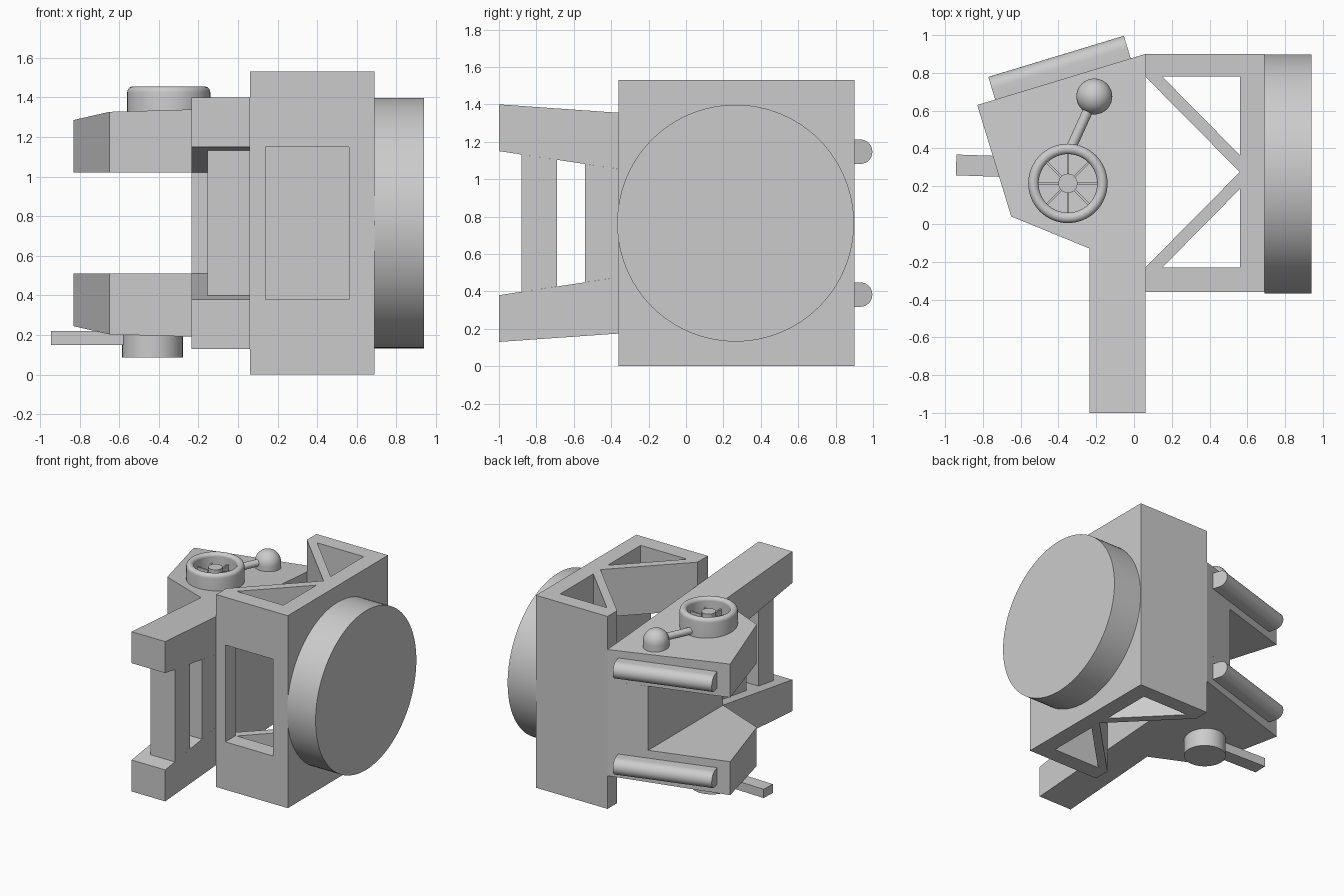
import bpy, bmesh, math
from mathutils import Matrix, Vector

if "Cube" in bpy.data.objects:
    bpy.data.objects.remove(bpy.data.objects["Cube"], do_unlink=True)

MID = 0.765  # height of the horizontal mirror plane

grey = bpy.data.materials.new("plain_grey")
grey.use_nodes = True
colour = (0.6, 0.6, 0.6, 1)
grey.diffuse_color = colour
grey.node_tree.nodes["Principled BSDF"].inputs["Base Color"].default_value = colour


def finish(bm, name, smooth=False):
    bmesh.ops.recalc_face_normals(bm, faces=bm.faces)
    mesh = bpy.data.meshes.new(name)
    bm.to_mesh(mesh)
    bm.free()
    mesh.materials.append(grey)
    ob = bpy.data.objects.new(name, mesh)
    bpy.context.collection.objects.link(ob)
    if smooth:
        bpy.ops.object.select_all(action='DESELECT')
        ob.select_set(True)
        bpy.context.view_layer.objects.active = ob
        bpy.ops.object.shade_smooth_by_angle(angle=math.radians(35))
    return ob


def prism(outline, low, high, matrix=Matrix()):
    """Extrude a flat outline along local z, then place it."""
    bm = bmesh.new()
    face = bm.faces.new([bm.verts.new((u, v, low)) for u, v in outline])
    top = bmesh.ops.extrude_face_region(bm, geom=[face])["geom"]
    bmesh.ops.translate(bm, vec=(0, 0, high - low),
                        verts=[g for g in top if isinstance(g, bmesh.types.BMVert)])
    bm.transform(matrix)
    return bm


def box(x0, x1, y0, y1, z0, z1):
    return prism([(x0, y0), (x1, y0), (x1, y1), (x0, y1)], z0, z1)


def lathe(profile, centre, name, steps=48):
    """Spin a radius/height profile around a vertical axis."""
    bm = bmesh.new()
    verts = [bm.verts.new((r, 0, z)) for r, z in profile]
    edges = [bm.edges.new(pair) for pair in zip(verts, verts[1:])]
    bmesh.ops.spin(bm, geom=verts + edges, cent=(0, 0, 0), axis=(0, 0, 1),
                   angle=math.tau, steps=steps)
    bmesh.ops.remove_doubles(bm, verts=bm.verts, dist=0.0005)
    bm.transform(Matrix.Translation((*centre, 0)))
    return finish(bm, name, True)


def flipped(bm):
    """Mirror a mesh to the lower half."""
    for v in bm.verts:
        v.co.z = 2 * MID - v.co.z
    return bm


def circle(radius, count):
    return [(radius * math.cos(math.tau * i / count),
             radius * math.sin(math.tau * i / count)) for i in range(count)]


def arm_top(y):
    return 1.40 - 0.07 * (y + 1)


def arm_under(y):
    return max(1.02, 1.15 - 0.15 * (y + 1))


# Box frame: three walls, with a window in the front wall
frame = finish(prism([(.06, -.36), (.69, -.36), (.69, .9), (.06, .9),
                      (.06, .78), (.56, .78), (.56, -.23), (.06, -.23)], 0, 1.53), "box_frame")
cutter = finish(box(.14, .56, -.5, -.1, .38, 1.15), "window_cutter")
cutter.hide_render = True
cutter.hide_viewport = True
cut = frame.modifiers.new("window", 'BOOLEAN')
cut.operation = 'DIFFERENCE'
cut.solver = 'EXACT'
cut.object = cutter
bpy.context.view_layer.objects.active = frame
bpy.ops.object.modifier_apply(modifier=cut.name)
bpy.data.objects.remove(cutter, do_unlink=True)

# Diagonal braces at the top and bottom of the frame
for level, z0, z1 in (("lower", 0, .38), ("upper", 1.15, 1.53)):
    for side, s in (("front", -1), ("back", 1)):
        outline = [(.06, .505), (.15, .505), (.56, .09), (.56, 0)]
        finish(prism([(x, .275 + s * y) for x, y in outline], z0, z1), f"{level}_{side}_brace")

# Big round disc on the side
finish(prism(circle(.633, 96), .69, .94,
             Matrix.Translation((0, .265, MID)) @ Matrix.Rotation(math.pi / 2, 4, 'Y')),
       "side_disc", True)

# Tapered arms and the bars along their back edges
for level in ("upper", "lower"):
    place = flipped if level == "lower" else (lambda bm: bm)
    arm = prism([(-.235, -1), (.06, -1), (.06, -.13), (.06, .9),
                 (-.83, .63), (-.65, .04), (-.235, -.13)], 0, 1)
    bmesh.ops.bisect_plane(arm, geom=arm.verts[:] + arm.edges[:] + arm.faces[:],
                           plane_co=(0, -.13, 0), plane_no=(0, 1, 0))
    for v in arm.verts:
        v.co.z = arm_top(v.co.y) if v.co.z > .5 else arm_under(v.co.y)
    finish(place(arm), f"{level}_arm")

    along = Vector((.89, .27, 0)).normalized()
    out = Vector((-along.y, along.x, 0))
    turn = Matrix((out, (0, 0, 1), along)).transposed().to_4x4()
    round_side = [(.06 + .065 * math.cos(a), .065 * math.sin(a))
                  for a in [math.pi * (i / 16 - .5) for i in range(17)]]
    bar = prism([(-.005, -.065)] + round_side + [(-.005, .065)], 0, .75,
                Matrix.Translation((-.735, .659, 1.147)) @ turn)
    finish(place(bar), f"{level}_back_bar", True)

# Web between the arms, then the slimmer plate and the front post
finish(prism([(-.235, -.13), (.06, -.13), (.06, .9), (-.235, .811)], .51, 1.02), "middle_web")
sideways = Matrix(((0, 0, 1, 0), (1, 0, 0, 0), (0, 1, 0, 0), (0, 0, 0, 1)))
for name, y0, y1 in (("front_post", -.88, -.69), ("web_plate", -.54, -.13)):
    outline = [(y0, 2 * MID - arm_under(y0)), (y1, 2 * MID - arm_under(y1)),
               (y1, arm_under(y1)), (y0, arm_under(y0))]
    finish(prism(outline, -.155, .06, sideways), name)

# Hand wheel: rounded rim, hub and spokes
WHEEL = (-.35, .215)
rim = [(.155, 1.29), (.155, 1.43)]
rim += [(.182 - .028 * math.cos(a), 1.427 + .028 * math.sin(a))
        for a in [math.pi * i / 10 for i in range(1, 10)]]
rim += [(.21, 1.425), (.21, 1.29)]
lathe(rim, WHEEL, "wheel_rim", 64)
finish(prism(circle(.052, 12), 1.29, 1.42, Matrix.Translation((*WHEEL, 0))), "wheel_hub")
for i in range(8):
    spoke = box(.03, .16, -.006, .006, 1.29, 1.38)
    spoke.transform(Matrix.Translation((*WHEEL, 0)) @ Matrix.Rotation(math.tau * i / 8, 4, 'Z'))
    finish(spoke, f"wheel_spoke_{i + 1}")

# Domed knob and the rod joining it to the wheel
KNOB = (-.21, .675)
dome = [(.095, 1.26)]
dome += [(.095 * math.cos(a), 1.325 + .095 * math.sin(a))
         for a in [math.pi / 2 * i / 10 for i in range(11)]]
lathe(dome, KNOB, "domed_knob")
start, end = Vector((-.335, .40, 1.335)), Vector((*KNOB, 1.335))
path = end - start
finish(prism(circle(.027, 16), 0, path.length,
             Matrix.Translation(start) @ path.to_track_quat('Z', 'Y').to_matrix().to_4x4()),
       "knob_rod", True)

# Round foot and its lever under the lower arm
finish(prism(circle(.153, 64), .085, .25, Matrix.Translation((-.432, .29, 0))), "under_foot", True)
lever = box(-.51, 0, -.055, .055, .15, .22)
lever.transform(Matrix.Translation((-.432, .295, 0)) @ Matrix.Rotation(math.radians(-2), 4, 'Z'))
finish(lever, "under_lever")
